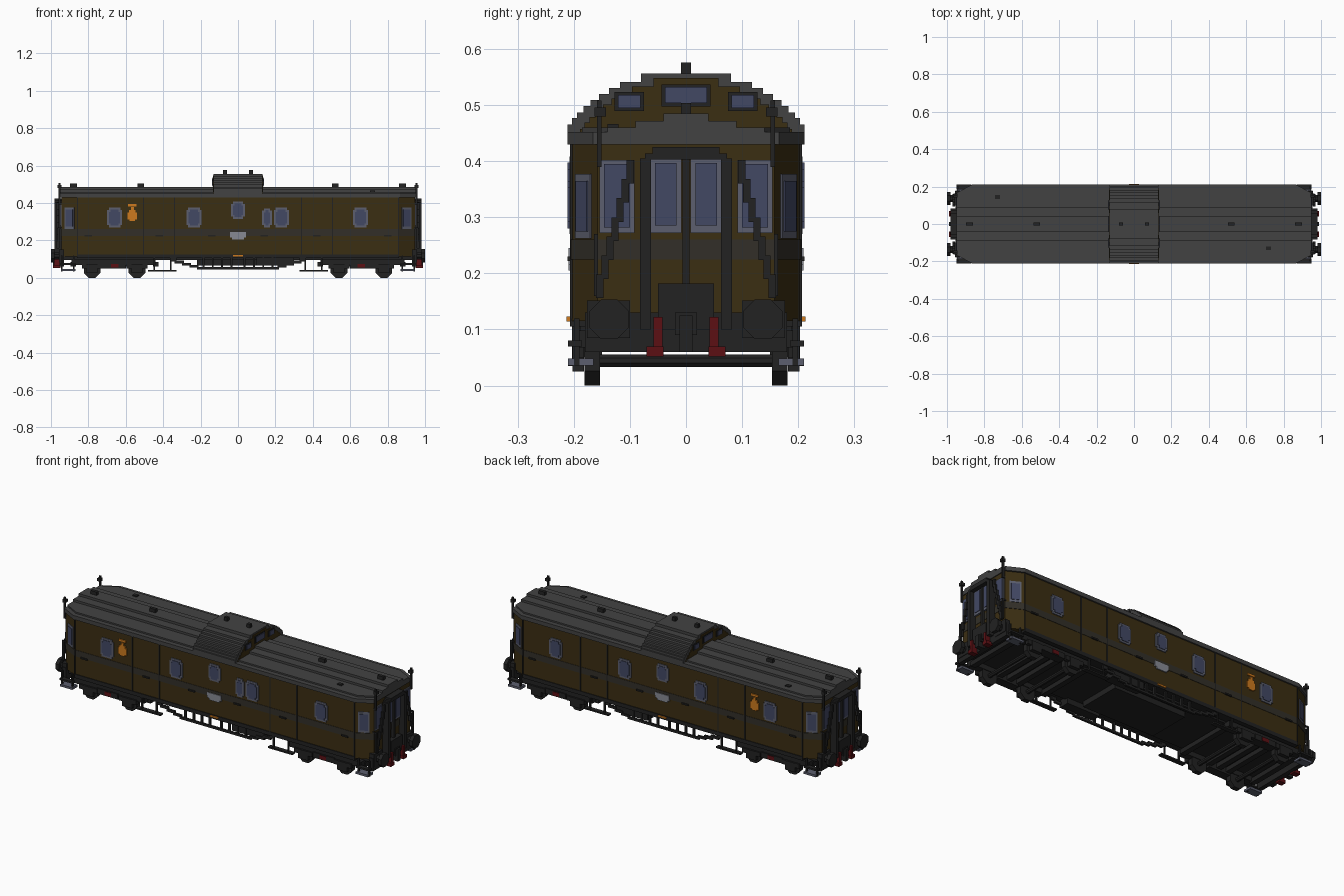
import bpy, bmesh, math
from mathutils import Matrix, Vector

if "Cube" in bpy.data.objects:
    bpy.data.objects.remove(bpy.data.objects["Cube"])


def material(name, rgb):
    lin = [((c / 255 + 0.055) / 1.055) ** 2.4 for c in rgb] + [1]
    m = bpy.data.materials.new(name)
    m.diffuse_color = lin
    m.use_nodes = True
    bsdf = m.node_tree.nodes["Principled BSDF"]
    bsdf.inputs["Base Color"].default_value = lin
    bsdf.inputs["Roughness"].default_value = 0.9
    return m


BROWN = material("olive brown", (59, 46, 18))
BAND = material("dark band grey", (50, 47, 40))
ROOF = material("roof grey", (66, 66, 66))
BLACK = material("frame black", (34, 34, 34))
GLASS = material("window blue", (66, 72, 100))
TRIM = material("window trim grey", (92, 95, 110))
PLATE = material("plate light grey", (135, 138, 148))
ORANGE = material("emblem orange", (205, 122, 30))
RED = material("dark red", (92, 16, 20))


def finish(name, mat, bm):
    bmesh.ops.recalc_face_normals(bm, faces=bm.faces)
    me = bpy.data.meshes.new(name)
    bm.to_mesh(me)
    bm.free()
    me.materials.append(mat)
    ob = bpy.data.objects.new(name, me)
    bpy.context.collection.objects.link(ob)
    return ob


def boxes(name, mat, items, mx=False, my=False):
    """Boxes (x0, x1, y0, y1, z0, z1), optionally mirrored in x and y."""
    bm = bmesh.new()
    for x0, x1, y0, y1, z0, z1 in items:
        for sx in ((1, -1) if mx else (1,)):
            for sy in ((1, -1) if my else (1,)):
                c = Vector((sx * (x0 + x1) / 2, sy * (y0 + y1) / 2, (z0 + z1) / 2))
                s = Matrix.Diagonal((abs(x1 - x0), abs(y1 - y0), z1 - z0, 1))
                bmesh.ops.create_cube(bm, size=1, matrix=Matrix.Translation(c) @ s)
    return finish(name, mat, bm)


def prism(bm, plan, z0, z1):
    f = bm.faces.new([bm.verts.new((x, y, z0)) for x, y in plan])
    up = bmesh.ops.extrude_face_region(bm, geom=[f])["geom"]
    bmesh.ops.translate(bm, vec=(0, 0, z1 - z0),
                        verts=[v for v in up if isinstance(v, bmesh.types.BMVert)])


def plan(hx, hy, cx, cy):
    """Rectangle with chamfered corners."""
    q = [(hx, hy - cy), (hx - cx, hy)]
    return (q + [(-x, y) for x, y in q[::-1]]
            + [(-x, -y) for x, y in q] + [(x, -y) for x, y in q[::-1]])


def cylinders(name, mat, axis, spots, r, depth, sides=8):
    bm = bmesh.new()
    rot = Matrix.Rotation(math.pi / 2, 4, "Y" if axis == "x" else "X")
    spin = Matrix.Rotation(math.pi / sides, 4, "Z")
    for p in spots:
        bmesh.ops.create_cone(bm, cap_ends=True, segments=sides, radius1=r, radius2=r,
                              depth=depth, matrix=Matrix.Translation(p) @ rot @ spin)
    return finish(name, mat, bm)


# Coach body with tapered ends
bm = bmesh.new()
prism(bm, plan(0.945, 0.203, 0.085, 0.045), 0.115, 0.44)
finish("body", BROWN, bm)
bm = bmesh.new()
prism(bm, plan(0.947, 0.205, 0.085, 0.045), 0.225, 0.26)
finish("waist_band", BAND, bm)

# Stepped roof
bm = bmesh.new()
z = 0.43
for hy, top in ((0.211, 0.452), (0.185, 0.46), (0.09, 0.472), (0.04, 0.485)):
    prism(bm, plan(0.95, hy, 0.085, 0.045) if hy > 0.1 else
          [(-0.95, -hy), (0.95, -hy), (0.95, hy), (-0.95, hy)], z, top)
    z = top
finish("roof", ROOF, bm)

# Raised lookout with arched stepped section
arch = [(0.211, 0.465), (0.203, 0.477), (0.194, 0.487), (0.183, 0.498), (0.17, 0.509),
        (0.155, 0.52), (0.137, 0.53), (0.118, 0.541), (0.08, 0.556)]
steps, ends, z = [], [], 0.44
for w, top in arch:
    steps.append((-0.13, 0.13, -w, w, z, top))
    ends.append((0.126, 0.133, -w + 0.022, w - 0.022, z - 0.008, top - 0.008))
    z = top
boxes("lookout", ROOF, steps)
boxes("lookout_end", BROWN, ends, mx=True)
boxes("lookout_window_trim", BLACK, [(0.13, 0.136, -0.044, 0.044, 0.497, 0.537),
      (0.13, 0.136, 0.075, 0.127, 0.489, 0.523), (0.13, 0.136, -0.127, -0.075, 0.489, 0.523)], mx=True)
boxes("lookout_window_glass", GLASS, [(0.13, 0.139, -0.037, 0.037, 0.504, 0.532),
      (0.13, 0.139, 0.081, 0.121, 0.495, 0.518), (0.13, 0.139, -0.121, -0.081, 0.495, 0.518)], mx=True)

# Roof ventilators
boxes("roof_vents", BLACK, [(x - a, x + a, -0.009, 0.009, z0, z1)
      for x, z0, h in ((0.52, 0.48, 0.018), (0.88, 0.48, 0.018), (0.07, 0.55, 0.02))
      for a, z1 in ((0.01, z0 + h), (0.018 if z0 < 0.5 else 0.01, z0 + h + 0.006))], mx=True)
boxes("roof_hatches", BLACK, [(x - 0.013, x + 0.013, y - 0.01, y + 0.01, 0.45, 0.466)
      for x, y in ((-0.73, 0.145), (0.72, -0.13))])

# Side windows: clipped-corner trim with glass on top
trim, glass = [], []
for side in (-1, 1):
    wins = [(-0.66, 0.04, 0.27, 0.375), (-0.235, 0.04, 0.27, 0.375), (0, 0.037, 0.315, 0.408),
            (0.232, 0.04, 0.27, 0.375), (0.655, 0.04, 0.27, 0.375)]
    if side < 0:
        wins.append((0.155, 0.026, 0.27, 0.372))
    for x, w, z0, z1 in wins:
        for dw, dz in ((0, 0.012), (0.009, 0)):
            trim.append((x - w + dw, x + w - dw, side * 0.2, side * 0.208, z0 + dz, z1 - dz))
            glass.append((x - w + dw + 0.01, x + w - dw - 0.01, side * 0.2, side * 0.211,
                          z0 + dz + 0.01, z1 - dz - 0.01))
boxes("side_window_trim", TRIM, trim)
boxes("side_window_glass", GLASS, glass)

# Corner door windows on the tapered faces
for name, mat, size in (("corner_window_trim", TRIM, (0.058, 0.006, 0.115)),
                        ("corner_window_glass", GLASS, (0.042, 0.011, 0.09))):
    bm = bmesh.new()
    for sx in (1, -1):
        for sy in (1, -1):
            ang = math.atan2(-0.045 * sy, 0.085 * sx)
            bmesh.ops.create_cube(bm, size=1, matrix=Matrix.Translation(
                (sx * 0.9, sy * 0.182, 0.32)) @ Matrix.Rotation(ang, 4, "Z")
                @ Matrix.Diagonal((*size, 1)))
    finish(name, mat, bm)

# Door seams, handles, number plates, emblems
boxes("side_seams", BLACK, [(x - 0.003, x + 0.003, 0.2, 0.2065, 0.12, 0.43)
      for x in (0.34, 0.505, 0.858)], mx=True, my=True)
boxes("side_handles", BLACK, [(x - 0.02, x + 0.02, 0.2, 0.211, 0.222, 0.23)
      for x in (0.14, 0.42, 0.8)], mx=True, my=True)
boxes("side_plate", PLATE, [(-0.032, 0.032, 0.2, 0.209, 0.205, 0.245),
      (-0.043, 0.043, 0.2, 0.209, 0.215, 0.245)], my=True)
boxes("emblem", ORANGE, [(-0.565 - w, -0.565 + w, 0.2, 0.209, a, b) for w, a, b in
      ((0.015, 0.305, 0.312), (0.026, 0.312, 0.35), (0.018, 0.35, 0.363),
       (0.008, 0.363, 0.378), (0.022, 0.382, 0.394))], my=True)
boxes("lower_mark", ORANGE, [(-0.026, 0.026, 0.2, 0.213, 0.114, 0.123)], my=True)

# End walls: windows, gangway doors and gangway frame
boxes("end_window_trim", TRIM, [(0.94, 0.95, 0.092, 0.154, 0.272, 0.402),
                                (0.94, 0.955, 0.008, 0.062, 0.272, 0.405)], mx=True, my=True)
boxes("end_window_glass", GLASS, [(0.94, 0.953, 0.1, 0.146, 0.282, 0.395),
                                  (0.94, 0.958, 0.017, 0.055, 0.285, 0.397)], mx=True, my=True)
boxes("gangway_frame", BLACK, [(0.94, 0.98, 0.062, 0.082, 0.1, 0.405),
      (0.94, 0.98, 0, 0.073, 0.403, 0.414), (0.94, 0.98, 0, 0.06, 0.41, 0.425),
      (0.94, 0.962, 0, 0.006, 0.13, 0.41), (0.94, 0.975, 0, 0.05, 0.1, 0.182)], mx=True, my=True)
boxes("end_cables", BLACK, [(0.958, 0.97, 0.093 + i * 0.009, 0.106 + i * 0.009,
      0.36 - i * 0.034, 0.402 - i * 0.034) for i in range(7)], mx=True, my=True)
boxes("lamp_posts", BLACK, [(0.95, 0.96, 0.151, 0.159, 0.39, 0.508),
                            (0.94, 0.96, 0.151, 0.159, 0.39, 0.4),
                            (0.945, 0.965, 0.143, 0.163, 0.48, 0.496)], mx=True, my=True)
boxes("end_handrails", BLACK, [(0.955, 0.965, 0.157, 0.164, 0.16, 0.27),
                               (0.94, 0.965, 0.157, 0.164, 0.262, 0.27)], mx=True, my=True)

# Buffers, coupling and brake hoses
ends = [(sx, sy) for sx in (1, -1) for sy in (1, -1)]
cylinders("buffer_heads", BLACK, "x", [(sx * 0.99, sy * 0.137, 0.118) for sx, sy in ends], 0.038, 0.02)
cylinders("buffer_stems", BLACK, "x", [(sx * 0.96, sy * 0.137, 0.118) for sx, sy in ends], 0.02, 0.06)
boxes("coupling", BLACK, [(0.94, 0.99, -0.012, 0.012, 0.06, 0.125),
                          (0.94, 0.98, -0.02, 0.02, 0.09, 0.13)], mx=True)
boxes("brake_hoses", RED, [(0.95, 0.984, 0.042, 0.058, 0.055, 0.122),
                           (0.95, 0.988, 0.04, 0.07, 0.052, 0.07)], mx=True, my=True)

# Underframe
boxes("underframe", BLACK, [(-0.95, 0.95, -0.16, 0.16, 0.095, 0.13),
      (-0.86, 0.86, -0.207, 0.207, 0.105, 0.126), (-0.22, 0.22, -0.12, 0.12, 0.065, 0.1)])
boxes("headstock", BLACK, [(0.93, 0.955, 0, 0.18, 0.06, 0.13),
                           (0.93, 0.958, 0.1, 0.176, 0.085, 0.152)], mx=True, my=True)
boxes("battery_box", BLACK, [(0.1, 0.3, 0.14, 0.195, 0.065, 0.11)], my=True)

# Truss rods below the middle
boxes("truss_rods", BLACK, [(0, 0.22, 0.188, 0.2, 0.046, 0.058), (0.21, 0.26, 0.188, 0.2, 0.056, 0.068),
      (0.25, 0.3, 0.188, 0.2, 0.066, 0.08), (0.29, 0.34, 0.188, 0.2, 0.078, 0.092),
      (0.33, 0.36, 0.188, 0.2, 0.088, 0.108)]
      + [(x, x + 0.01, 0.188, 0.2, 0.05, 0.11) for x in (0.03, 0.08, 0.13, 0.18)], mx=True, my=True)

# Bogies
boxes("bogie_frames", BLACK, [(0.44, 0.89, 0.15, 0.192, 0.068, 0.098), (0.6, 0.73, 0.15, 0.198, 0.05, 0.08)]
      + [(x - 0.055, x + 0.055, 0.182, 0.2, 0.05, 0.075) for x in (0.54, 0.78)]
      + [(x - 0.03, x + 0.03, 0.182, 0.202, 0.025, 0.075) for x in (0.54, 0.78)], mx=True, my=True)
boxes("bogie_crossbars", BLACK, [(x - 0.015, x + 0.015, -0.16, 0.16, 0.06, 0.085)
      for x in (0.44, 0.6, 0.66, 0.72, 0.88)], mx=True)
boxes("brake_blocks", RED, [(0.64, 0.68, 0.18, 0.201, 0.055, 0.075)], mx=True, my=True)
cylinders("wheels", BLACK, "y", [(sx * x, sy * 0.167, 0.0445) for sx, sy in ends
                                 for x in (0.54, 0.78)], 0.0482, 0.027)
cylinders("axles", BLACK, "y", [(sx * x, 0, 0.0445) for sx in (1, -1) for x in (0.54, 0.78)], 0.012, 0.32)

# Footboards and hangers
boxes("footboards", BLACK, [(0.33, 0.48, 0.185, 0.21, 0.035, 0.043),
      (0.355, 0.363, 0.195, 0.203, 0.04, 0.11), (0.445, 0.453, 0.195, 0.203, 0.04, 0.11),
      (0.87, 0.95, 0.185, 0.21, 0.07, 0.08), (0.938, 0.946, 0.19, 0.2, 0.035, 0.12),
      (0.875, 0.883, 0.19, 0.2, 0.035, 0.12)], mx=True, my=True)
boxes("corner_steps", TRIM, [(0.87, 0.945, 0.165, 0.21, 0.036, 0.048)], mx=True, my=True)
